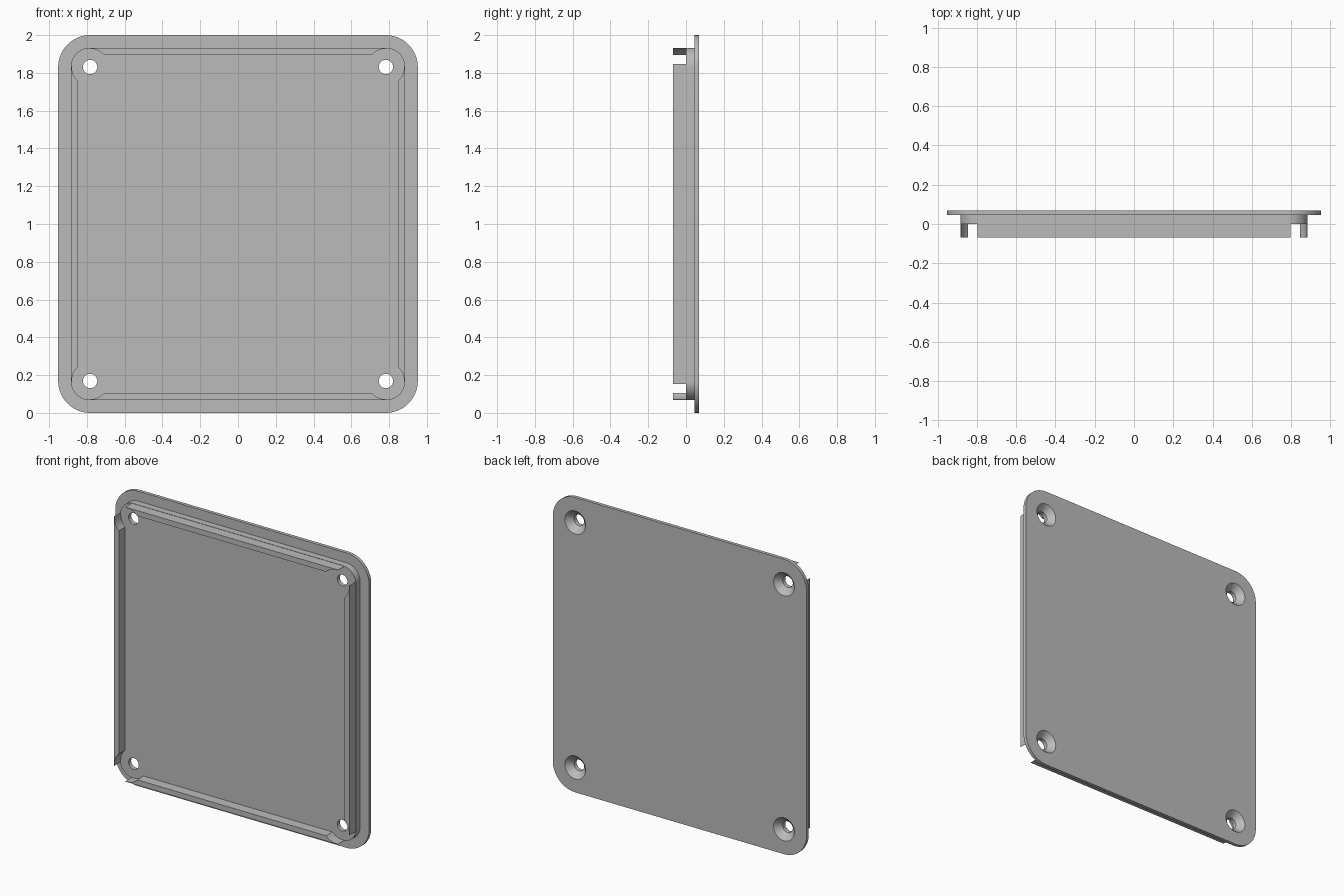
import bpy, bmesh
from math import sin, cos, pi, radians, sqrt
from mathutils import Vector

cube = bpy.data.objects.get("Cube")
if cube:
    bpy.data.objects.remove(cube, do_unlink=True)

# Shared dimensions: corner arcs and screw holes have the same centres
CX, CZ, MID = 0.783, 0.831, 1.0
FLANGE_R, PLUG_R = 0.169, 0.102
BACK, STEP, FACE, FRONT = 0.068, 0.045, 0.0, -0.068
RIB_DEPTH, RIB_TIP = 0.036, 0.798

grey = bpy.data.materials.new("plain grey")
grey.use_nodes = True
grey.diffuse_color = (0.5, 0.5, 0.5, 1)
grey.node_tree.nodes["Principled BSDF"].inputs["Base Color"].default_value = (0.5, 0.5, 0.5, 1)


def loft(bm, rings):
    """Skin a stack of equal-sized loops and cap both ends."""
    loops = [[bm.verts.new(p) for p in ring] for ring in rings]
    n = len(loops[0])
    for a, b in zip(loops, loops[1:]):
        for i in range(n):
            j = (i + 1) % n
            bm.faces.new((a[i], a[j], b[j], b[i]))
    bm.faces.new(loops[0])
    bm.faces.new(loops[-1])


def make_object(name, bm):
    bmesh.ops.recalc_face_normals(bm, faces=bm.faces)
    mesh = bpy.data.meshes.new(name)
    bm.to_mesh(mesh)
    bm.free()
    mesh.materials.append(grey)
    obj = bpy.data.objects.new(name, mesh)
    bpy.context.collection.objects.link(obj)
    return obj


def smooth(obj):
    bpy.ops.object.select_all(action='DESELECT')
    obj.select_set(True)
    bpy.context.view_layer.objects.active = obj
    bpy.ops.object.shade_smooth_by_angle(angle=radians(30))


def rounded_loop(y, r, steps=16):
    points = []
    for k, (sx, sz) in enumerate([(1, 1), (-1, 1), (-1, -1), (1, -1)]):
        for i in range(steps + 1):
            a = (k + i / steps) * pi / 2
            points.append((sx * CX + r * cos(a), y, MID + sz * CZ + r * sin(a)))
    return points


def circle(x, y, z, r, n=48):
    return [(x + r * cos(2 * pi * i / n), y, z + r * sin(2 * pi * i / n)) for i in range(n)]


# Cover panel: wide rear flange stepping in to a thick plug
bm = bmesh.new()
loft(bm, [rounded_loop(y, r) for y, r in
          [(BACK, FLANGE_R), (STEP, FLANGE_R), (STEP, PLUG_R), (FACE, PLUG_R)]])
panel = make_object("cover_panel", bm)

# Countersunk screw holes, widening toward the back
bm = bmesh.new()
for sx in (-1, 1):
    for sz in (-1, 1):
        loft(bm, [circle(sx * CX, y, MID + sz * CZ, r) for y, r in
                  [(-0.1, 0.038), (0.028, 0.038), (0.1, 0.11)]])
cutter = make_object("screw_hole_cutter", bm)
cutter.hide_render = True
cut = panel.modifiers.new("screw_holes", 'BOOLEAN')
cut.operation = 'DIFFERENCE'
cut.solver = 'EXACT'
cut.object = cutter
bpy.context.view_layer.objects.active = panel
bpy.ops.object.modifier_apply(modifier=cut.name)
bpy.data.objects.remove(cutter, do_unlink=True)
smooth(panel)


# Locating ribs: straight bars whose ends are scooped around the screw holes
def rib(name, tip, centre, place):
    clear = PLUG_R - 0.003
    side = [(tip, 0.0), (tip, 0.002)]
    steps = 8
    for i in range(steps + 1):
        v = 0.003 + (RIB_DEPTH - 0.003) * (i / steps) ** 2
        side.append((centre - sqrt(max(0, clear ** 2 - (PLUG_R - v) ** 2)), v))
    outline = side + [(-u, v) for u, v in reversed(side)]
    bm = bmesh.new()
    loft(bm, [[place(u, v, y) for u, v in outline] for y in (FACE, FRONT)])
    smooth(make_object(name, bm))


X_OUT, Z_OUT = CX + PLUG_R - 0.002, CZ + PLUG_R - 0.002
for s, across, up in [(1, "left", "top"), (-1, "right", "bottom")]:
    rib(up + "_rib", RIB_TIP, CX,
        lambda u, v, y: Vector((u, y, MID + s * (Z_OUT - v))))
    rib(across + "_rib", RIB_TIP + CZ - CX, CZ,
        lambda u, v, y: Vector((s * (X_OUT - v), y, MID + u)))
